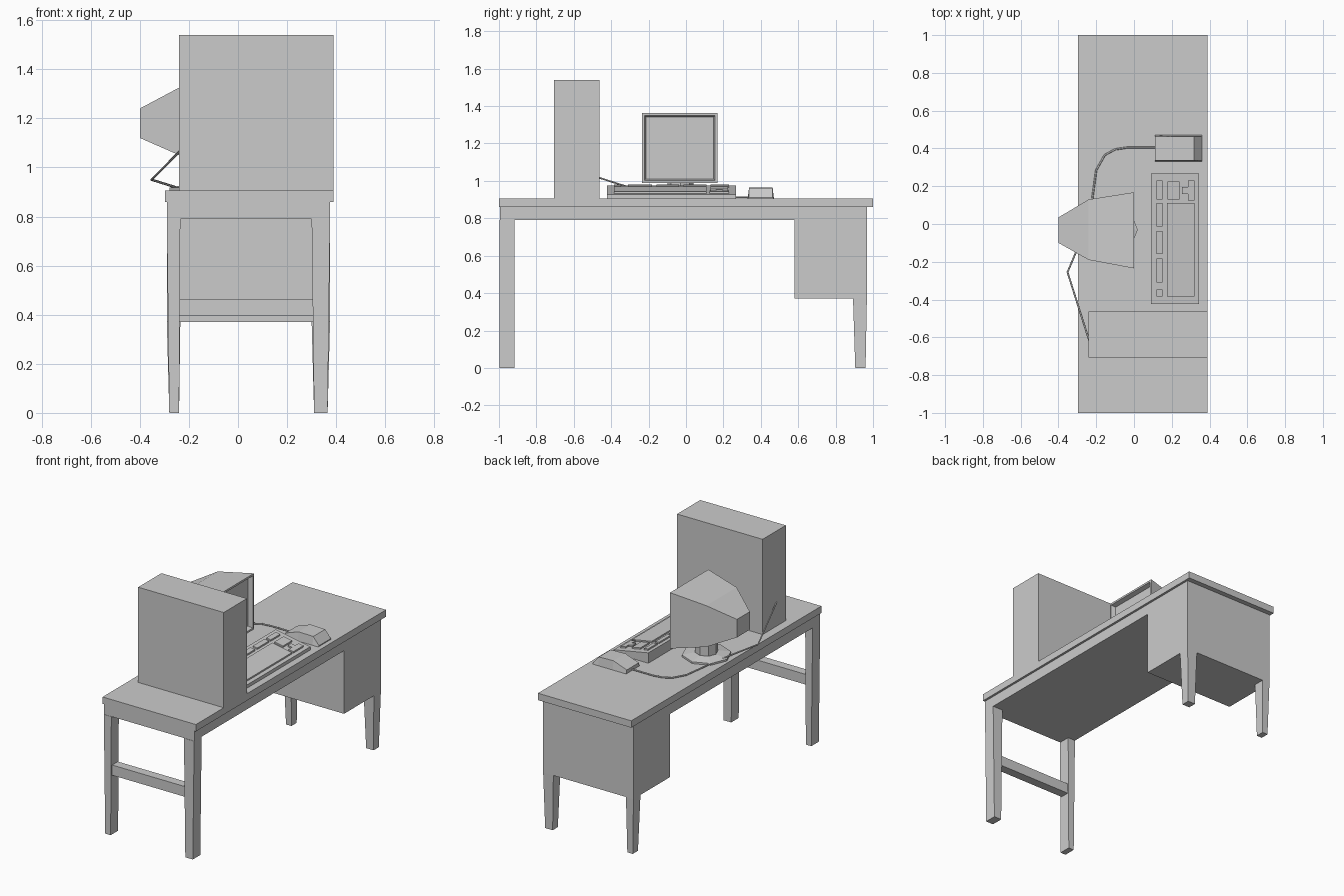
import bpy, bmesh
from math import cos, sin, pi

if "Cube" in bpy.data.objects:
    bpy.data.objects.remove(bpy.data.objects["Cube"])


def loft(name, rings, edit=None):
    """Skin matching point rings and cap both ends."""
    bm = bmesh.new()
    vr = [[bm.verts.new(p) for p in r] for r in rings]
    n = len(vr[0])
    for a, b in zip(vr, vr[1:]):
        for i in range(n):
            j = (i + 1) % n
            bm.faces.new((a[i], a[j], b[j], b[i]))
    bm.faces.new(vr[0][::-1])
    bm.faces.new(vr[-1])
    bmesh.ops.recalc_face_normals(bm, faces=bm.faces)
    if edit:
        edit(bm)
    me = bpy.data.meshes.new(name)
    bm.to_mesh(me)
    bm.free()
    ob = bpy.data.objects.new(name, me)
    bpy.context.collection.objects.link(ob)
    return ob


def rect_z(x, y, z):
    return [(x[0], y[0], z), (x[1], y[0], z), (x[1], y[1], z), (x[0], y[1], z)]


def rect_x(x, y, z):
    return [(x, y[0], z[0]), (x, y[1], z[0]), (x, y[1], z[1]), (x, y[0], z[1])]


def box(name, x, y, z):
    return loft(name, [rect_z(x, y, z[0]), rect_z(x, y, z[1])])


def octagon(r, z, cx=-0.13, cy=-0.03):
    return [(cx + r * cos(k * pi / 4), cy + r * sin(k * pi / 4), z) for k in range(8)]


# Desk top, apron, drawer cabinet
box("desk_top", (-0.297, 0.39), (-1, 1), (0.86, 0.906))
box("apron", (-0.29, 0.375), (-0.995, 0.967), (0.79, 0.86))
box("drawer_cabinet", (-0.29, 0.375), (0.58, 0.967), (0.37, 0.79))
box("cross_bar", (-0.26, 0.33), (-0.985, -0.925), (0.395, 0.463))

# Tapered legs
for side, xt, xb in (("left", (-0.29, -0.235), (-0.28, -0.24)),
                     ("right", (0.30, 0.375), (0.31, 0.365))):
    loft("front_leg_" + side, [rect_z(xb, (-0.997, -0.918), 0),
                               rect_z(xt, (-0.997, -0.918), 0.79)])
    loft("back_leg_" + side, [rect_z(xb, (0.905, 0.96), 0),
                              rect_z(xt, (0.893, 0.967), 0.37)])

# Computer tower
box("computer_tower", (-0.24, 0.39), (-0.707, -0.463), (0.906, 1.54))


# Monitor shell with recessed screen
def recess_screen(bm):
    face = max(bm.faces, key=lambda f: f.calc_center_median().x)
    bmesh.ops.inset_region(bm, faces=[face], thickness=0.018)
    bmesh.ops.inset_region(bm, faces=[face], thickness=0.012, depth=-0.03)


loft("monitor", [rect_x(-0.40, (-0.10, 0.035), (1.12, 1.24)),
                 rect_x(-0.24, (-0.19, 0.13), (1.05, 1.325)),
                 rect_x(0.0, (-0.235, 0.168), (0.99, 1.362))], recess_screen)

# Monitor stand
loft("monitor_base", [octagon(0.15, 0.906), octagon(0.15, 0.918), octagon(0.08, 0.93)])
loft("monitor_stem", [octagon(0.07, 0.925), octagon(0.07, 1.04)])

# Keyboard wedge
X0, X1, Z0, Z1 = 0.09, 0.345, 0.975, 0.928
profile = [(X0, 0.906), (X1, 0.906), (X1, Z1), (X0, Z0)]
loft("keyboard", [[(x, y, z) for x, z in profile] for y in (-0.423, 0.268)])


# Key blocks rise from the sloping top
def keys(name, outline):
    def slope(x):
        return Z0 + (Z1 - Z0) * (x - X0) / (X1 - X0)
    loft(name, [[(x, y, slope(x) + h) for x, y in outline] for h in (-0.004, 0.01)])


def block(name, x, y):
    keys(name, [(x[0], y[0]), (x[1], y[0]), (x[1], y[1]), (x[0], y[1])])


for i, y in enumerate([(0.13, 0.23), (-0.013, 0.11), (-0.158, -0.037),
                       (-0.31, -0.182), (-0.385, -0.347)]):
    block(f"function_keys_{i + 1}", (0.118, 0.15), y)
block("navigation_keys", (0.178, 0.24), (0.13, 0.225))
block("main_keys", (0.175, 0.32), (-0.385, 0.11))
keys("arrow_keys", [(0.285, 0.125), (0.32, 0.125), (0.32, 0.23), (0.285, 0.23),
                    (0.285, 0.195), (0.255, 0.195), (0.255, 0.16), (0.285, 0.16)])

# Mouse body, lofted along its length
loft("mouse", [[(x, 0.33, 0.906), (x, 0.47, 0.906), (x, 0.463, z), (x, 0.337, z)]
               for x, z in ((0.112, 0.93), (0.21, 0.965), (0.318, 0.962), (0.36, 0.912))])

# Cable from mouse, behind the monitor, into the tower
path = [(0.12, 0.404, 0.912), (-0.04, 0.404, 0.912), (-0.10, 0.395, 0.912),
        (-0.155, 0.365, 0.912), (-0.20, 0.285, 0.912), (-0.22, 0.14, 0.912),
        (-0.24, 0.01, 0.915), (-0.352, -0.255, 0.95), (-0.238, -0.615, 1.065)]
cu = bpy.data.curves.new("mouse_cable", "CURVE")
cu.dimensions = "3D"
cu.bevel_depth = 0.005
cu.bevel_resolution = 1
cu.use_fill_caps = True
sp = cu.splines.new("POLY")
sp.points.add(len(path) - 1)
for p, co in zip(sp.points, path):
    p.co = (*co, 1)
bpy.context.collection.objects.link(bpy.data.objects.new("mouse_cable", cu))
